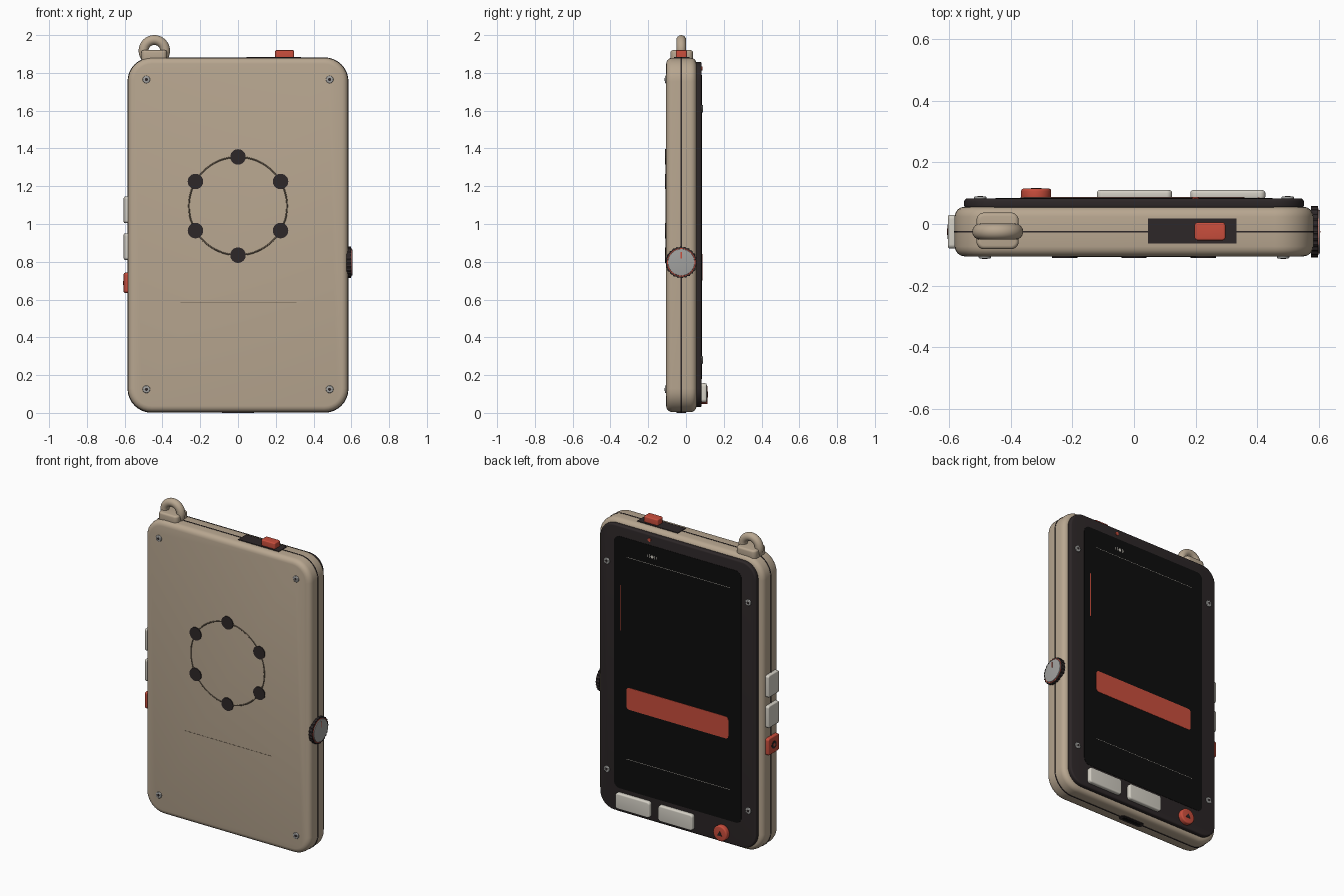
import bpy, bmesh, math

cube = bpy.data.objects.get("Cube")
if cube:
    bpy.data.objects.remove(cube, do_unlink=True)


def material(name, r, g, b):
    m = bpy.data.materials.new(name)
    m.use_nodes = True
    m.diffuse_color = (r, g, b, 1)
    bsdf = m.node_tree.nodes["Principled BSDF"]
    bsdf.inputs["Base Color"].default_value = (r, g, b, 1)
    bsdf.inputs["Roughness"].default_value = 0.6
    return m


TAN = material("tan shell", 0.48, 0.385, 0.28)
CHARCOAL = material("charcoal", 0.026, 0.020, 0.021)
BLACK = material("screen black", 0.004, 0.004, 0.004)
CREAM = material("cream", 0.66, 0.63, 0.56)
RED = material("red", 0.58, 0.075, 0.045)
GREY = material("metal grey", 0.36, 0.36, 0.35)
BROWN = material("groove brown", 0.15, 0.115, 0.08)

# Outline (u, v) and depth d to world, for a part facing along each axis
MAP = {
    "x": lambda u, v, d: (d, u, v),
    "y": lambda u, v, d: (u, d, v),
    "z": lambda u, v, d: (u, v, d),
}


def smooth(obj):
    bpy.ops.object.select_all(action="DESELECT")
    obj.select_set(True)
    bpy.context.view_layer.objects.active = obj
    bpy.ops.object.shade_smooth_by_angle(angle=math.radians(35))


def prism(name, pts, axis, lo, hi, mat, bevel=0):
    """Extrude a closed outline from lo to hi, rounding both rims."""
    bm = bmesh.new()
    verts = [bm.verts.new(MAP[axis](u, v, lo)) for u, v in pts]
    base = bm.faces.new(verts)
    top = bmesh.ops.extrude_face_region(bm, geom=[base])["geom"]
    shift = MAP[axis](0, 0, hi - lo)
    bmesh.ops.translate(bm, verts=[g for g in top if isinstance(g, bmesh.types.BMVert)], vec=shift)
    caps = [f for f in bm.faces if len(f.verts) == len(pts)]
    rims = [e for f in caps for e in f.edges] if len(pts) > 4 else bm.edges[:]
    if bevel:
        bmesh.ops.bevel(bm, geom=rims, offset=bevel, segments=4, profile=0.5, affect="EDGES")
    bmesh.ops.recalc_face_normals(bm, faces=bm.faces)
    mesh = bpy.data.meshes.new(name)
    bm.to_mesh(mesh)
    bm.free()
    mesh.materials.append(mat)
    obj = bpy.data.objects.new(name, mesh)
    bpy.context.collection.objects.link(obj)
    smooth(obj)
    return obj


def slab(name, axis, u0, u1, v0, v1, lo, hi, mat, r=0, bevel=0):
    """Rounded rectangle plate."""
    if not r:
        pts = [(u0, v0), (u1, v0), (u1, v1), (u0, v1)]
    else:
        pts = []
        corners = [(u1 - r, v1 - r), (u0 + r, v1 - r), (u0 + r, v0 + r), (u1 - r, v0 + r)]
        for i, (cu, cv) in enumerate(corners):
            for k in range(9):
                a = math.pi / 2 * (i + k / 8)
                pts.append((cu + r * math.cos(a), cv + r * math.sin(a)))
    return prism(name, pts, axis, lo, hi, mat, bevel)


def disc(name, axis, u, v, r, lo, hi, mat, bevel=0, n=32, turn=0):
    pts = [(u + r * math.cos(turn + math.tau * i / n), v + r * math.sin(turn + math.tau * i / n))
           for i in range(n)]
    return prism(name, pts, axis, lo, hi, mat, bevel)


def torus(name, loc, major, minor, mat):
    bpy.ops.mesh.primitive_torus_add(location=loc, rotation=(math.pi / 2, 0, 0), major_radius=major,
                                     minor_radius=minor, major_segments=64, minor_segments=16)
    obj = bpy.context.object
    obj.name = name
    obj.data.materials.append(mat)
    smooth(obj)


MID = -0.025   # depth of the seam

# Shell, seam, bezel and screen
slab("shell", "y", -0.583, 0.583, 0.004, 1.88, -0.105, 0.056, TAN, 0.125, 0.032)
slab("seam", "y", -0.585, 0.585, 0.001, 1.882, MID - 0.003, MID + 0.003, CHARCOAL, 0.127)
slab("bezel", "y", -0.552, 0.552, 0.03, 1.858, 0.05, 0.083, CHARCOAL, 0.1, 0.01)
slab("screen", "y", -0.45, 0.45, 0.18, 1.79, 0.08, 0.085, BLACK, 0.04)

# Screen graphics
slab("screen_bar", "y", -0.36, 0.36, 0.70, 0.84, 0.083, 0.087, RED, 0.02)
slab("screen_side_line", "y", 0.402, 0.408, 1.19, 1.48, 0.083, 0.086, RED)
for name, z in (("upper", 1.67), ("lower", 0.38)):
    slab(name + "_screen_line", "y", -0.37, 0.36, z - 0.001, z + 0.001, 0.083, 0.086, CREAM)
disc("status_mark", "y", 0.18, 1.72, 0.01, 0.083, 0.086, CREAM, n=16)
for s in (-1, 1):
    for off, half in ((0.019, 0.012), (0.03, 0.007)):
        x = 0.18 + s * off
        slab("status_bar", "y", x - 0.002, x + 0.002, 1.72 - half, 1.72 + half, 0.083, 0.086, CREAM)
disc("indicator_light", "y", 0.2, 1.823, 0.011, 0.08, 0.087, RED, n=16)

# Keys under the screen
for x in (0.002, 0.305):
    slab("screen_key", "y", x - 0.122, x + 0.122, 0.055, 0.157, 0.08, 0.11, CREAM, 0.018, 0.009)
disc("round_key", "y", -0.318, 0.095, 0.049, 0.08, 0.115, RED, 0.008)
disc("round_key_mark", "y", -0.318, 0.092, 0.02, 0.113, 0.117, CHARCOAL, n=3, turn=math.pi / 2)


def screw(x, z, face, out):
    """Domed screw head with a dark socket, facing along out."""
    a, b = sorted((face - out * 0.004, face + out * 0.007))
    disc("screw", "y", x, z, 0.02, a, b, GREY, 0.004, n=20)
    a, b = sorted((face, face + out * 0.008))
    disc("screw_socket", "y", x, z, 0.009, a, b, CHARCOAL, n=6)


for s in (-1, 1):
    for z in (0.28, 1.61):
        screw(s * 0.5, z, 0.083, 1)
    for z in (0.125, 1.765):
        screw(s * 0.485, z, -0.105, -1)

# Speaker ring and dots, with a fine groove below
torus("speaker_ring", (0, -0.104, 1.095), 0.26, 0.004, BROWN)
for i in range(6):
    a = math.pi / 2 + math.tau * i / 6
    disc("speaker_dot", "y", 0.26 * math.cos(a), 1.095 + 0.26 * math.sin(a), 0.041,
         -0.11, -0.1, CHARCOAL)
slab("fine_groove", "y", -0.305, 0.31, 0.584, 0.586, -0.106, -0.1, BROWN)

# Buttons on the right edge
for name, z0, z1, mat in (("upper_side_button", 1.005, 1.145, CREAM),
                          ("lower_side_button", 0.81, 0.95, CREAM),
                          ("red_side_button", 0.635, 0.742, RED)):
    slab(name, "x", -0.08, 0.03, z0, z1, -0.605, -0.57, mat, 0.014, 0.007)
disc("side_button_mark", "x", MID, 0.688, 0.024, -0.607, -0.603, CHARCOAL)
disc("side_button_mark_center", "x", MID, 0.688, 0.01, -0.608, -0.604, RED, n=16)

# Dial on the left edge, with a knurled rim
rim = []
for i in range(96):
    a = math.tau * i / 96
    r = 0.084 if i % 4 < 2 else 0.08
    rim.append((MID + r * math.cos(a), 0.797 + r * math.sin(a)))
prism("dial_rim", rim, "x", 0.575, 0.598, CHARCOAL)
disc("dial_accent", "x", MID, 0.797, 0.075, 0.59, 0.600, RED, n=48)
disc("dial_cap", "x", MID, 0.797, 0.071, 0.59, 0.605, GREY, 0.003, n=48)
slab("dial_tick", "x", MID - 0.003, MID + 0.003, 0.818, 0.853, 0.603, 0.607, RED)

# Slide switch on top
slab("switch_slot", "z", 0.045, 0.333, -0.063, 0.018, 1.87, 1.884, CHARCOAL)
slab("switch_slider", "z", 0.197, 0.297, -0.053, 0.005, 1.87, 1.92, RED, 0.01, 0.006)

# Strap loop
slab("loop_base", "z", -0.512, -0.375, -0.082, 0.037, 1.86, 1.92, TAN, 0.025, 0.012)
torus("strap_loop", (-0.443, MID, 1.917), 0.057, 0.026, TAN)

# Port underneath
slab("port", "z", -0.085, 0.085, MID - 0.024, MID + 0.024, 0, 0.012, CHARCOAL, 0.02)
slab("port_opening", "z", -0.065, 0.065, MID - 0.011, MID + 0.011, -0.001, 0.008, BLACK, 0.01)
